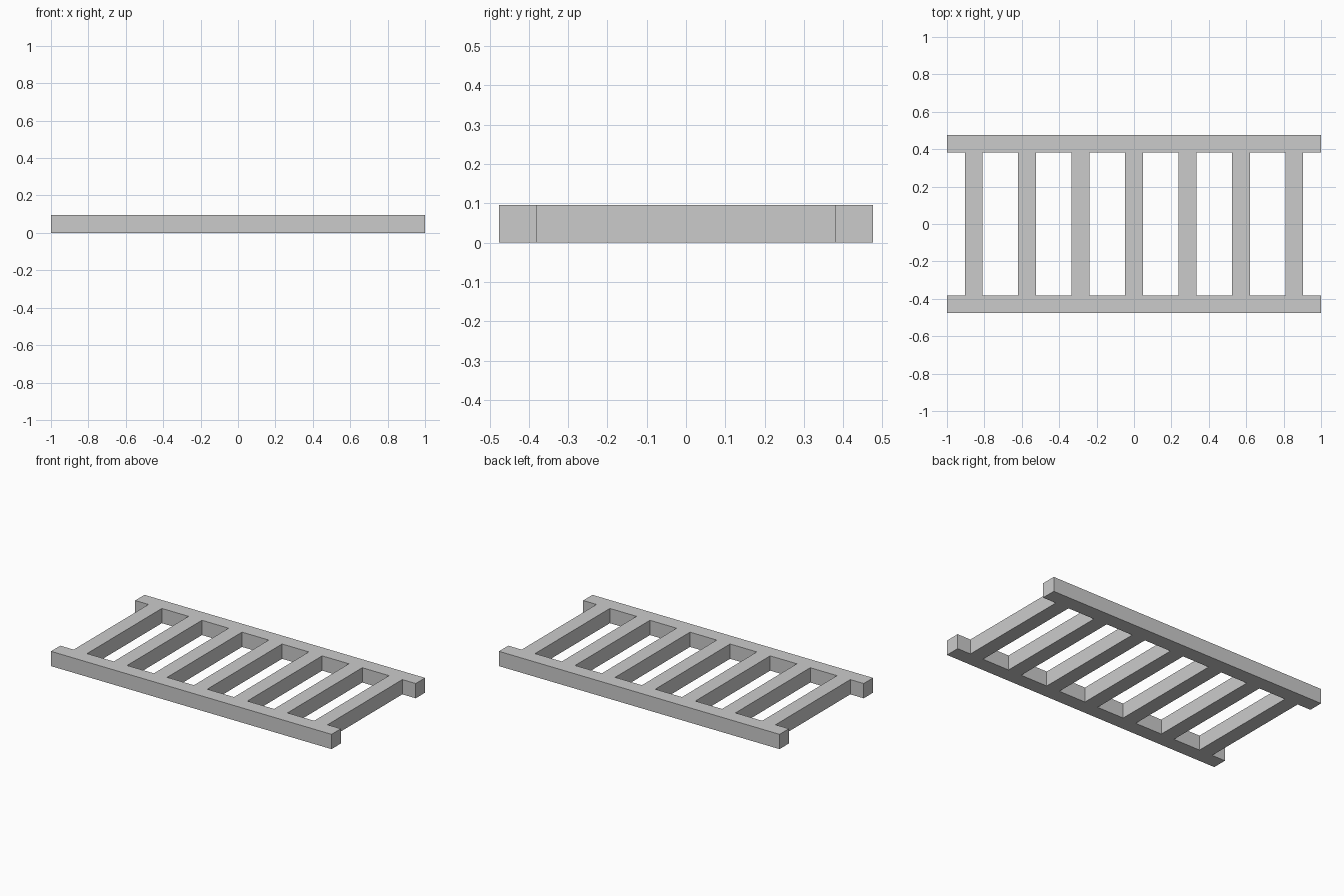
import bpy
import bmesh

if "Cube" in bpy.data.objects:
    bpy.data.objects.remove(bpy.data.objects["Cube"])

BAR = 2 / 21           # square bar thickness
HALF_WIDTH = 5 * BAR   # outer edge of the rails
INNER = 4 * BAR        # inner edge of the rails
RUNGS = 7
PITCH = 3 * BAR

# Rung edges along the ladder, including both rail ends
xs = [-1.0]
for i in range(RUNGS):
    c = (i - (RUNGS - 1) / 2) * PITCH
    xs += [c - BAR / 2, c + BAR / 2]
xs.append(1.0)
ys = [-HALF_WIDTH, -INNER, INNER, HALF_WIDTH]

bm = bmesh.new()
grid = [[bm.verts.new((x, y, 0)) for y in ys] for x in xs]

# Flat ladder outline: two full rails, with rungs in every other column
for i in range(len(xs) - 1):
    for j in range(3):
        if j != 1 or i % 2 == 1:
            bm.faces.new((grid[i][j], grid[i + 1][j],
                          grid[i + 1][j + 1], grid[i][j + 1]))

# Thicken into one closed solid
ext = bmesh.ops.extrude_face_region(bm, geom=bm.faces[:], use_keep_orig=True)
top = [g for g in ext["geom"] if isinstance(g, bmesh.types.BMVert)]
bmesh.ops.translate(bm, verts=top, vec=(0, 0, BAR))
bmesh.ops.recalc_face_normals(bm, faces=bm.faces[:])

mesh = bpy.data.meshes.new("ladder")
bm.to_mesh(mesh)
bm.free()
ladder = bpy.data.objects.new("ladder", mesh)
bpy.context.collection.objects.link(ladder)
